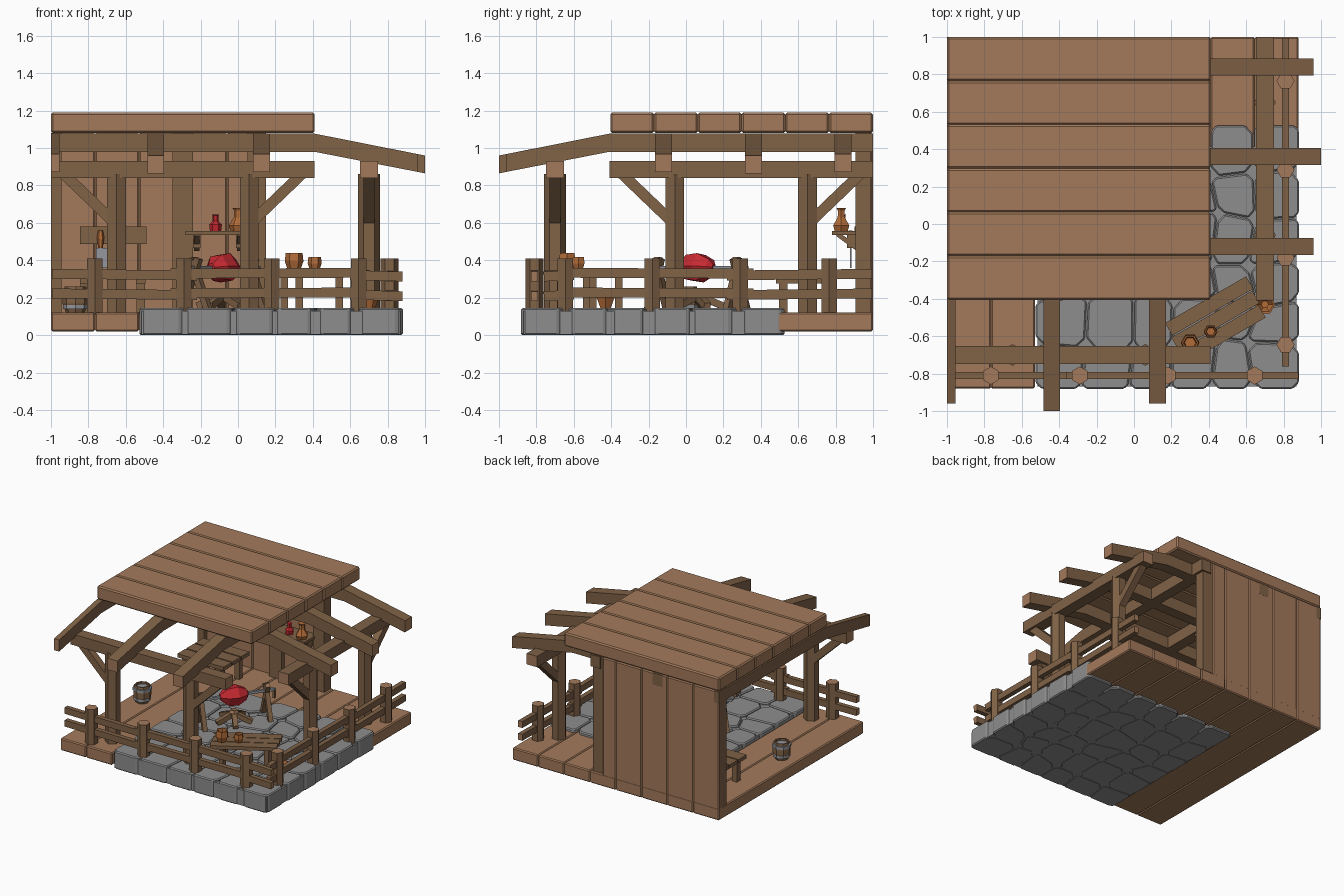
import bpy, bmesh, math, random
from mathutils import Vector, Matrix

if "Cube" in bpy.data.objects:
    bpy.data.objects.remove(bpy.data.objects["Cube"])
random.seed(4)

def material(name, rgb):
    m = bpy.data.materials.new(name)
    m.diffuse_color = (*rgb, 1)
    m.use_nodes = True
    m.node_tree.nodes["Principled BSDF"].inputs["Base Color"].default_value = m.diffuse_color
    return m

LIGHT = material("light_wood", (0.37, 0.195, 0.105))
DARK = material("dark_wood", (0.215, 0.122, 0.062))
STONE = material("grey_stone", (0.27, 0.27, 0.27))
RED = material("red", (0.56, 0.022, 0.03))
COPPER = material("copper_orange", (0.45, 0.15, 0.04))
METAL = material("metal_grey", (0.30, 0.31, 0.34))

def finish(name, bm, mats, bevel=0):
    if bevel:
        bmesh.ops.bevel(bm, geom=bm.edges[:], offset=bevel, segments=1, affect='EDGES')
    bmesh.ops.recalc_face_normals(bm, faces=bm.faces[:])
    me = bpy.data.meshes.new(name)
    bm.to_mesh(me)
    bm.free()
    for m in mats:
        me.materials.append(m)
    ob = bpy.data.objects.new(name, me)
    bpy.context.collection.objects.link(ob)
    return ob

def box(name, lo, hi, mat, bevel=0):
    lo, hi = Vector(lo), Vector(hi)
    bm = bmesh.new()
    bmesh.ops.create_cube(bm, size=1, matrix=Matrix.Translation((lo + hi) / 2) @ Matrix.Diagonal((*(hi - lo), 1)))
    return finish(name, bm, [mat], bevel)

def beam(name, p, q, w, h, mat=DARK, end=LIGHT):
    """Timber from p to q, with lighter end grain."""
    p, q = Vector(p), Vector(q)
    d = q - p
    bm = bmesh.new()
    bmesh.ops.create_cube(bm, size=1, matrix=Matrix.Diagonal((w, h, d.length, 1)))
    for f in bm.faces:
        f.material_index = int(abs(f.normal.z) > 0.9)
    z = d.normalized()
    up = Vector((0, 0, 1)) if abs(z.z) < 0.95 else Vector((0, 1, 0))
    x = up.cross(z).normalized()
    m = Matrix((x, z.cross(x), z)).transposed().to_4x4()
    bm.transform(Matrix.Translation((p + q) / 2) @ m)
    return finish(name, bm, [mat, end])

def lathe(name, prof, n, loc, mat, turn=0, axis=(0, 0, 1), cap=None):
    """Faceted turned shape from (radius, height) points."""
    bm = bmesh.new()
    rings = [[bm.verts.new((r * math.cos(turn + k * math.tau / n), r * math.sin(turn + k * math.tau / n), z))
              for k in range(n)] for r, z in prof]
    for a, b in zip(rings, rings[1:]):
        for k in range(n):
            bm.faces.new((a[k], a[(k + 1) % n], b[(k + 1) % n], b[k]))
    bm.faces.new(rings[0])
    bm.faces.new(rings[-1]).material_index = int(cap is not None)
    q = Vector((0, 0, 1)).rotation_difference(Vector(axis)).to_matrix().to_4x4()
    bm.transform(Matrix.Translation(loc) @ q)
    return finish(name, bm, [mat] + ([cap] if cap else []))

def swap(p, flip):
    """Mirror a front-side point across the diagonal onto the right side."""
    return (-p[1], -p[0], p[2]) if flip else p

# plank floor
for i in range(8):
    x = -1 + 0.235 * i
    box("floor_plank", (x, -0.88 if i < 2 else 0.405, 0.02), (x + 0.235, 1, 0.12), LIGHT, 0.008)

# flagstone corner
edge = [-0.53, -0.285, -0.03, 0.2, 0.41, 0.64, 0.885]
box("stone_bed", (-0.515, -0.87, 0.002), (0.87, 0.405, 0.128), STONE)
grid = {}
for i in range(7):
    for j in range(7):
        jx = random.uniform(-0.045, 0.045) if 0 < i < 6 and 0 < j < 6 else 0
        jy = random.uniform(-0.045, 0.045) if 0 < i < 6 and 0 < j < 6 else 0
        grid[i, j] = Vector((edge[i] + jx, -edge[6 - (6 - j)] + jy))
for i in range(6):
    for j in range(6):
        quad = [grid[i, j], grid[i + 1, j], grid[i + 1, j + 1], grid[i, j + 1]]
        mid = sum(quad, Vector((0, 0))) / 4
        quad = [p + (mid - p) * 0.03 for p in quad]
        pts = []
        for k in range(4):
            c = random.uniform(0.08, 0.2)
            pts += [quad[k].lerp(quad[k - 1], c), quad[k].lerp(quad[(k + 1) % 4], c)]
        bm = bmesh.new()
        f = bm.faces.new([bm.verts.new((p.x, p.y, 0)) for p in pts])
        ext = bmesh.ops.extrude_face_region(bm, geom=[f])
        for v in ext["geom"]:
            if isinstance(v, bmesh.types.BMVert):
                v.co.z = 0.145
        finish("flagstone", bm, [STONE], 0.008)

# back wall and its posts
for a, b in ((-1, -0.765), (-0.765, -0.53), (-0.53, -0.295), (-0.295, -0.06), (-0.06, 0.06)):
    box("wall_plank", (a, 0.945, 0.1), (b, 0.999, 1.08), LIGHT, 0.008)
for a, b in ((-1, -0.945), (-0.35, -0.24), (0.05, 0.15)):
    box("wall_post", (a, 0.905, 0.12), (b, 0.99, 1.08), DARK)

# roof planks
for i in range(6):
    y = -0.405 + 0.234 * i
    box("roof_plank", (-1, y, 1.08), (0.41, y + 0.234, 1.19), LIGHT, 0.01)

def rafter(c, w, reach, flip):
    """Bent rafter running outward; flat under the roof, sloping beyond it."""
    drop = 0.195 * (reach - 0.41)
    prof = [(-1, 0.98), (0.41, 0.98), (reach, 0.98 - drop), (reach, 1.075 - drop), (0.41, 1.077), (-1, 1.077)]
    bm = bmesh.new()
    sides = [[bm.verts.new(swap((c + s * w / 2, -u, z), flip)) for u, z in prof] for s in (-1, 1)]
    bm.faces.new(sides[0])
    bm.faces.new(sides[1])
    for k in range(6):
        f = bm.faces.new((sides[0][k], sides[0][k - 1], sides[1][k - 1], sides[1][k]))
        f.material_index = int(k == 3)
    finish("rafter", bm, [DARK, LIGHT])

# the front and right sides share one design, mirrored on the diagonal
for flip in (False, True):
    turn = 0 if flip else math.pi / 2
    ends = ((-0.84, 0.09), (-0.36, 0.09), (0.12, 0.09)) if flip else ((-0.977, 0.046), (-0.44, 0.09), (0.125, 0.09))
    for (c, w), reach in zip(ends, (0.96, 1.0, 0.96)):
        rafter(c, w, reach, flip)
    beam("plate_beam", swap((-1, -0.7, 0.885), flip), swap((0.41, -0.7, 0.885), flip), 0.095, 0.09)
    for x, s in ((-0.65, -1), (0.06, 1)):
        lathe("roof_post", [(0.058, 0.1), (0.058, 0.86)], 6, swap((x, -0.7, 0), flip), DARK, turn)
        lathe("post_head", [(0.045, 0.9), (0.045, 0.98)], 4, swap((-0.44 if s < 0 else 0.125, -0.7, 0), flip)
              if not flip else (0.7, 0.36 if s < 0 else -0.12, 0), DARK, math.pi / 4)
        beam("brace", swap((x + s * 0.03, -0.7, 0.62), flip), swap((x + s * 0.28, -0.7, 0.86), flip), 0.058, 0.058)
    # fence
    for x in (-0.765, -0.29, 0.18, 0.645):
        lathe("fence_post", [(0.048, 0.1), (0.048, 0.41)], 6, swap((x, -0.81, 0), flip), DARK, turn, cap=LIGHT)
    last = 0.76 if flip else 0.88
    for z in (0.325, 0.22):
        for a, b, da, db in ((-0.995, -0.22, 0.003, -0.006), (-0.36, 0.66, 0.004, 0.008), (0.6, last, -0.004, -0.012)):
            beam("fence_rail", swap((a, -0.81, z + da), flip), swap((b, -0.81, z + db), flip), 0.038, 0.052)

# bottle shelf
box("shelf_board", (-0.28, 0.78, 0.535), (0.06, 0.945, 0.557), DARK)
for x in (-0.22, 0.01):
    box("shelf_bracket", (x - 0.02, 0.86, 0.465), (x + 0.02, 0.945, 0.535), DARK)
    beam("shelf_strut", (x, 0.81, 0.54), (x, 0.92, 0.46), 0.03, 0.025)
lathe("red_bottle", [(0.03, 0.557), (0.034, 0.59), (0.015, 0.61), (0.015, 0.64), (0.02, 0.645)], 6, (-0.12, 0.84, 0), RED)
lathe("copper_bottle", [(0.04, 0.557), (0.05, 0.585), (0.022, 0.63), (0.02, 0.665), (0.03, 0.68)], 6, (0.0, 0.83, 0), COPPER)

# tool rack with hanging knife
box("tool_rack", (-0.845, 0.9, 0.487), (-0.49, 0.95, 0.58), DARK)
lathe("knife_handle", [(0.012, 0.465), (0.02, 0.52), (0.012, 0.56)], 6, (-0.735, 0.88, 0), COPPER)
box("knife_blade", (-0.76, 0.876, 0.36), (-0.70, 0.884, 0.465), METAL)

# slatted table
for i in range(3):
    box("table_slat", (-0.88, 0.47 + i * 0.115, 0.3), (-0.46, 0.575 + i * 0.115, 0.33), DARK)
for x in (-0.82, -0.52):
    box("table_batten", (x - 0.025, 0.48, 0.275), (x + 0.025, 0.79, 0.3), DARK)
    for y in (0.52, 0.75):
        box("table_leg", (x - 0.022, y - 0.022, 0.12), (x + 0.022, y + 0.022, 0.28), DARK)

# bench with cups
u, v = Vector((0.866, 0.5, 0)), Vector((-0.5, 0.866, 0))
mid = Vector((0.435, -0.515, 0.335))
for k in (-1, 0, 1):
    c = mid + v * 0.083 * k
    beam("bench_plank", c - u * (0.25 - 0.01 * k), c + u * (0.25 + 0.01 * k), 0.077, 0.028)
for s in (-0.17, 0.17):
    for t in (-0.08, 0.08):
        p = mid + u * s + v * t
        beam("bench_leg", (p.x, p.y, 0.13), (p.x, p.y, 0.325), 0.04, 0.04)
for x, y, r in ((0.30, -0.635, 1), (0.41, -0.575, 0.75)):
    lathe("cup", [(0.034 * r, 0.35), (0.05 * r, 0.35 + 0.045 * r), (0.045 * r, 0.35 + 0.09 * r),
                  (0.036 * r, 0.35 + 0.09 * r), (0.03 * r, 0.35 + 0.05 * r)], 6, (x, y, 0), COPPER)
lathe("ground_bowl", [(0.03, 0.14), (0.055, 0.2), (0.045, 0.2), (0.02, 0.16)], 6, (0.7, -0.43, 0), COPPER)

# hooped bucket
lathe("bucket", [(0.05, 0.12), (0.068, 0.17), (0.068, 0.21), (0.058, 0.26), (0.048, 0.26), (0.05, 0.15)], 8, (-0.87, 0, 0), DARK)
for z, r in ((0.14, 0.066), (0.22, 0.074)):
    lathe("bucket_hoop", [(r - 0.02, z), (r, z), (r, z + 0.022), (r - 0.02, z + 0.022)], 8, (-0.87, 0, 0), METAL)

# fire pit with roast on a spit
fire = Vector((-0.08, 0.06, 0))
d = Vector((0.58, 0.81, 0))
side = Vector((-0.81, 0.58, 0))
top = Vector((0, 0, 0.36))
lathe("roast", [(0.025, -0.11), (0.075, -0.055), (0.085, 0.02), (0.05, 0.09), (0.02, 0.11)], 6, fire + top, RED, 0.3, d)
beam("spit_rod", fire + top - d * 0.33, fire + top + d * 0.33, 0.02, 0.02, METAL, METAL)
for s in (-0.26, 0.26):
    for t in (-1, 1):
        beam("spit_leg", fire + d * s + side * 0.09 * t + Vector((0, 0, 0.13)),
             fire + d * s - side * 0.025 * t + Vector((0, 0, 0.41)), 0.035, 0.035)
beam("spit_crank", fire + top + d * 0.32, fire + top + d * 0.32 - Vector((0, 0, 0.07)), 0.02, 0.02)
for k in range(5):
    a = k * math.tau / 5 + 0.4
    r = Vector((math.cos(a), math.sin(a), 0))
    beam("firewood", fire + r * 0.14 + Vector((0, 0, 0.155)), fire - r * 0.03 + Vector((0, 0, 0.225)), 0.038, 0.038)
